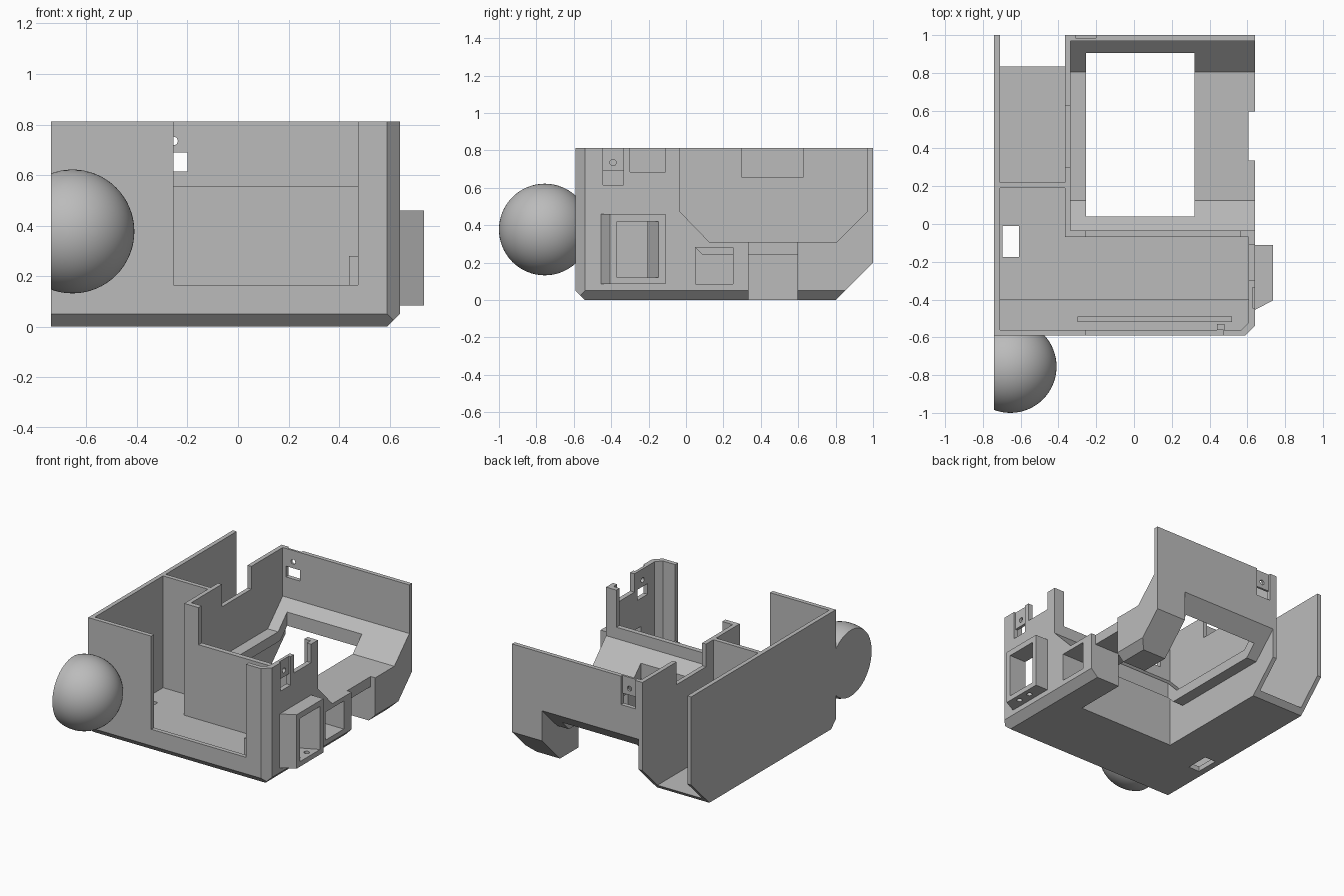
import bpy, bmesh, math
from mathutils import Vector

old = bpy.data.objects.get("Cube")
if old:
    bpy.data.objects.remove(old, do_unlink=True)

grey = bpy.data.materials.new("plain grey")
grey.use_nodes = True
COLOUR = (0.5, 0.5, 0.5, 1)
grey.diffuse_color = COLOUR
grey.node_tree.nodes["Principled BSDF"].inputs["Base Color"].default_value = COLOUR


def add_object(name, bm):
    bmesh.ops.recalc_face_normals(bm, faces=bm.faces)
    mesh = bpy.data.meshes.new(name)
    bm.to_mesh(mesh)
    bm.free()
    mesh.materials.append(grey)
    obj = bpy.data.objects.new(name, mesh)
    bpy.context.collection.objects.link(obj)
    return obj


def prism(name, axis, profile, lo, hi):
    """Extrude a profile along an axis; profile holds the other two coordinates in order."""
    place = {"x": lambda a, b, t: (t, a, b),
             "y": lambda a, b, t: (a, t, b),
             "z": lambda a, b, t: (a, b, t)}[axis]
    bm = bmesh.new()
    face = bm.faces.new([bm.verts.new(place(a, b, lo)) for a, b in profile])
    new = bmesh.ops.extrude_face_region(bm, geom=[face])["geom"]
    shift = Vector(place(0, 0, hi - lo))
    bmesh.ops.translate(bm, vec=shift, verts=[v for v in new if isinstance(v, bmesh.types.BMVert)])
    return add_object(name, bm)


def box(name, x0, x1, y0, y1, z0, z1):
    return prism(name, "z", [(x0, y0), (x1, y0), (x1, y1), (x0, y1)], z0, z1)


def rod(name, axis, a, b, radius, lo, hi):
    ring = [(a + radius * math.cos(i * math.tau / 20), b + radius * math.sin(i * math.tau / 20))
            for i in range(20)]
    return prism(name, axis, ring, lo, hi)


def cut(target, *cutters):
    for cutter in cutters:
        mod = target.modifiers.new("cut", "BOOLEAN")
        mod.operation = "DIFFERENCE"
        mod.solver = "EXACT"
        mod.object = cutter
        bpy.context.view_layer.objects.active = target
        bpy.ops.object.modifier_apply(modifier=mod.name)
        bpy.data.objects.remove(cutter, do_unlink=True)


TOP = 0.813
UP = 1.2

# Outer block with a sloped lower back edge
body = prism("housing_body", "x",
             [(-0.59, 0), (-0.59, TOP), (1, TOP), (1, 0.2), (0.8, 0)], -0.74, 0.64)

# Bevels on the front bottom, right bottom and front right edges
cut(body,
    prism("front_bevel", "x", [(-0.64, 0.1), (-0.64, -0.1), (-0.44, -0.1)], -1, 1),
    prism("side_bevel", "y", [(0.69, 0.1), (0.69, -0.1), (0.49, -0.1)], -1, 1.2),
    prism("corner_bevel", "z", [(0.69, -0.49), (0.69, -0.69), (0.49, -0.69)], -1, UP))

# Front compartment, its lower floor, and the channel behind it
cut(body,
    prism("front_room", "z",
          [(-0.71, -0.56), (0.57, -0.56), (0.607, -0.523), (0.607, -0.07),
           (-0.365, -0.07), (-0.365, 0.19), (-0.71, 0.19)], 0.05, UP),
    prism("floor_step", "z",
          [(-0.71, -0.4), (0.607, -0.4), (0.607, -0.07),
           (-0.365, -0.07), (-0.365, 0.19), (-0.71, 0.19)], 0.035, 0.3),
    box("rear_channel", -0.71, -0.365, 0.22, 1.2, 0.035, UP))

# Bay with sloped floor ends, and the matching recess underneath
cut(body,
    prism("bay", "x", [(-0.035, 0.475), (0.125, 0.31), (0.805, 0.31), (0.97, 0.475),
                       (0.97, UP), (-0.035, UP)], -0.335, 0.8),
    prism("underside_recess", "x", [(-0.035, -0.1), (-0.035, 0.365), (0.09, 0.24),
                                    (0.83, 0.24), (1.1, 0.51), (1.1, -0.1)], -0.335, 0.41),
    box("bay_hole", -0.255, 0.32, 0.04, 0.905, 0.1, 0.6))

# Openings in the walls and floor
cut(body,
    box("front_opening", -0.255, 0.475, -0.7, -0.555, 0.165, UP),
    box("inner_wall_dip", -0.255, 0.56, -0.08, -0.02, 0.555, UP),
    box("divider_notch", -0.4, -0.3, 0.3, 0.625, 0.655, UP),
    box("side_notch", 0.58, 0.7, -0.3, -0.11, 0.685, UP),
    box("floor_slot", -0.695, -0.61, -0.175, -0.01, -0.1, 0.1),
    box("side_passage", 0.4, 0.7, 0.335, 0.595, -0.1, 0.24),
    box("side_gap", 0.605, 0.7, 0.335, 0.595, -0.1, 0.5),
    box("side_window", 0.4, 0.7, 0.05, 0.25, 0.085, 0.28))

# Clip seats: shallow recess, square window and screw hole
cut(body,
    box("side_seat", 0.627, 0.7, -0.445, -0.335, 0.615, UP),
    box("side_seat_window", 0.58, 0.7, -0.445, -0.335, 0.615, 0.69),
    rod("side_screw", "x", -0.39, 0.735, 0.017, 0.58, 0.7),
    box("back_seat", -0.31, -0.2, 0.985, 1.1, 0.615, UP),
    box("back_seat_window", -0.31, -0.2, 0.9, 1.1, 0.615, 0.69),
    rod("back_screw", "y", -0.255, 0.735, 0.017, 0.9, 1.1))

# Side port frame with a tapering opening that runs through the wall
port = prism("side_port", "z",
             [(0.63, -0.455), (0.64, -0.455), (0.735, -0.405), (0.735, -0.11), (0.63, -0.11)],
             0.085, 0.46)
for part in (body, port):
    cut(part, prism("port_opening", "z",
                    [(0.76, -0.37), (0.76, -0.135), (0.59, -0.215), (0.59, -0.37)], 0.12, 0.42))
cut(port, *[rod("port_screw", "z", 0.69, y, 0.018, 0, 0.2) for y in (-0.33, -0.23)])

# Low ribs on the compartment floor
box("floor_rib", -0.3, 0.52, -0.52, -0.49, 0.04, 0.075)
box("corner_block", 0.44, 0.48, -0.562, -0.53, 0.04, 0.28)

# Round knob on the front, trimmed flat at the wall and at the left side
bm = bmesh.new()
bmesh.ops.create_uvsphere(bm, u_segments=64, v_segments=32, radius=0.245)
bmesh.ops.translate(bm, vec=(-0.655, -0.755, 0.377), verts=bm.verts)
for point, normal in (((-0.74, 0, 0), (-1, 0, 0)), ((0, -0.585, 0), (0, 1, 0))):
    res = bmesh.ops.bisect_plane(bm, geom=bm.verts[:] + bm.edges[:] + bm.faces[:],
                                 plane_co=point, plane_no=normal, clear_outer=True)
    rim = [e for e in res["geom_cut"] if isinstance(e, bmesh.types.BMEdge)]
    bmesh.ops.holes_fill(bm, edges=rim, sides=0)
knob = add_object("front_knob", bm)
bpy.ops.object.select_all(action="DESELECT")
knob.select_set(True)
bpy.context.view_layer.objects.active = knob
bpy.ops.object.shade_smooth_by_angle(angle=math.radians(30))
